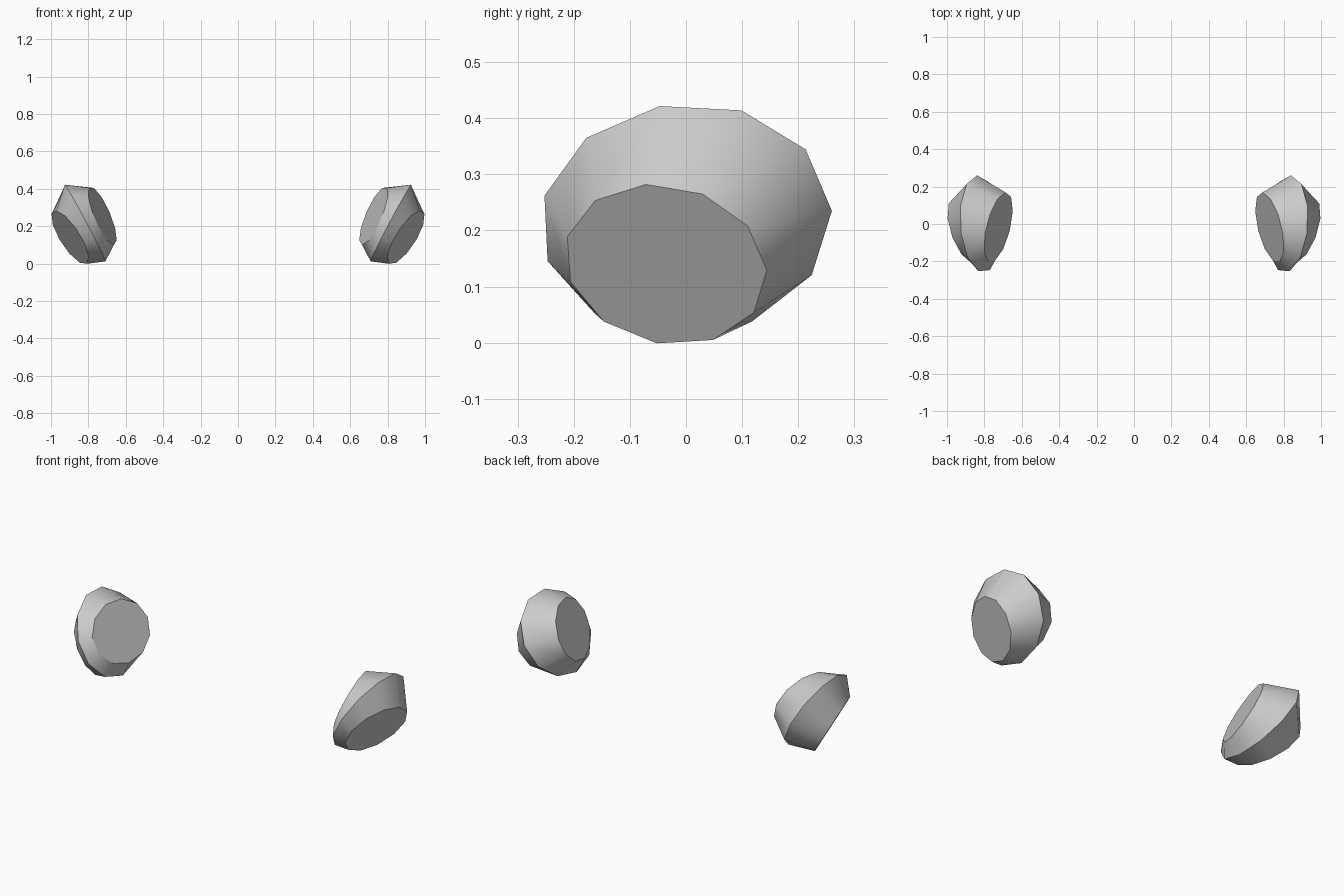
import bpy, bmesh, math

if "Cube" in bpy.data.objects:
    bpy.data.objects.remove(bpy.data.objects["Cube"])

SIDES = 11

grey = bpy.data.materials.new("light_grey")
grey.diffuse_color = (0.6, 0.6, 0.6, 1)
grey.use_nodes = True
grey.node_tree.nodes["Principled BSDF"].inputs["Base Color"].default_value = grey.diffuse_color

# Each ring: centre, y radius, z radius, z skew, and plane slope of x along y and z
RINGS = [
    ((0.898, -0.036, 0.139), 0.180, 0.143, -0.010, 0.35, 0.60),   # outer cap
    ((0.820, 0.000, 0.219), 0.260, 0.207, 0.016, 0.04, 0.53),     # wide rim
    ((0.725, -0.018, 0.255), 0.187, 0.154, 0.022, -0.25, 0.42),   # inner cap
]


def ring_points(ring, side):
    (cx, cy, cz), ry, rz, skew, slope_y, slope_z = ring
    for i in range(SIDES):
        a = math.tau * i / SIDES
        dy = ry * math.cos(a) + 0.010 * math.sin(a)
        dz = skew * math.cos(a) - rz * math.sin(a)
        yield side * (cx + slope_y * dy + slope_z * dz), cy + dy, cz + dz


def make_pod(name, side):
    bm = bmesh.new()
    rings = [[bm.verts.new(p) for p in ring_points(r, side)] for r in RINGS]
    # Smooth bands between the rings
    for a, b in zip(rings, rings[1:]):
        for i in range(SIDES):
            j = (i + 1) % SIDES
            bm.faces.new((a[i], a[j], b[j], b[i])).smooth = True
    # Flat end caps
    bm.faces.new(rings[0])
    bm.faces.new(rings[-1])
    bmesh.ops.recalc_face_normals(bm, faces=bm.faces)
    # Crisp edges around every ring
    for ring in rings:
        for i in range(SIDES):
            bm.edges.get((ring[i], ring[(i + 1) % SIDES])).smooth = False
    mesh = bpy.data.meshes.new(name)
    bm.to_mesh(mesh)
    bm.free()
    mesh.materials.append(grey)
    bpy.context.collection.objects.link(bpy.data.objects.new(name, mesh))


make_pod("right_pod", 1)
make_pod("left_pod", -1)
